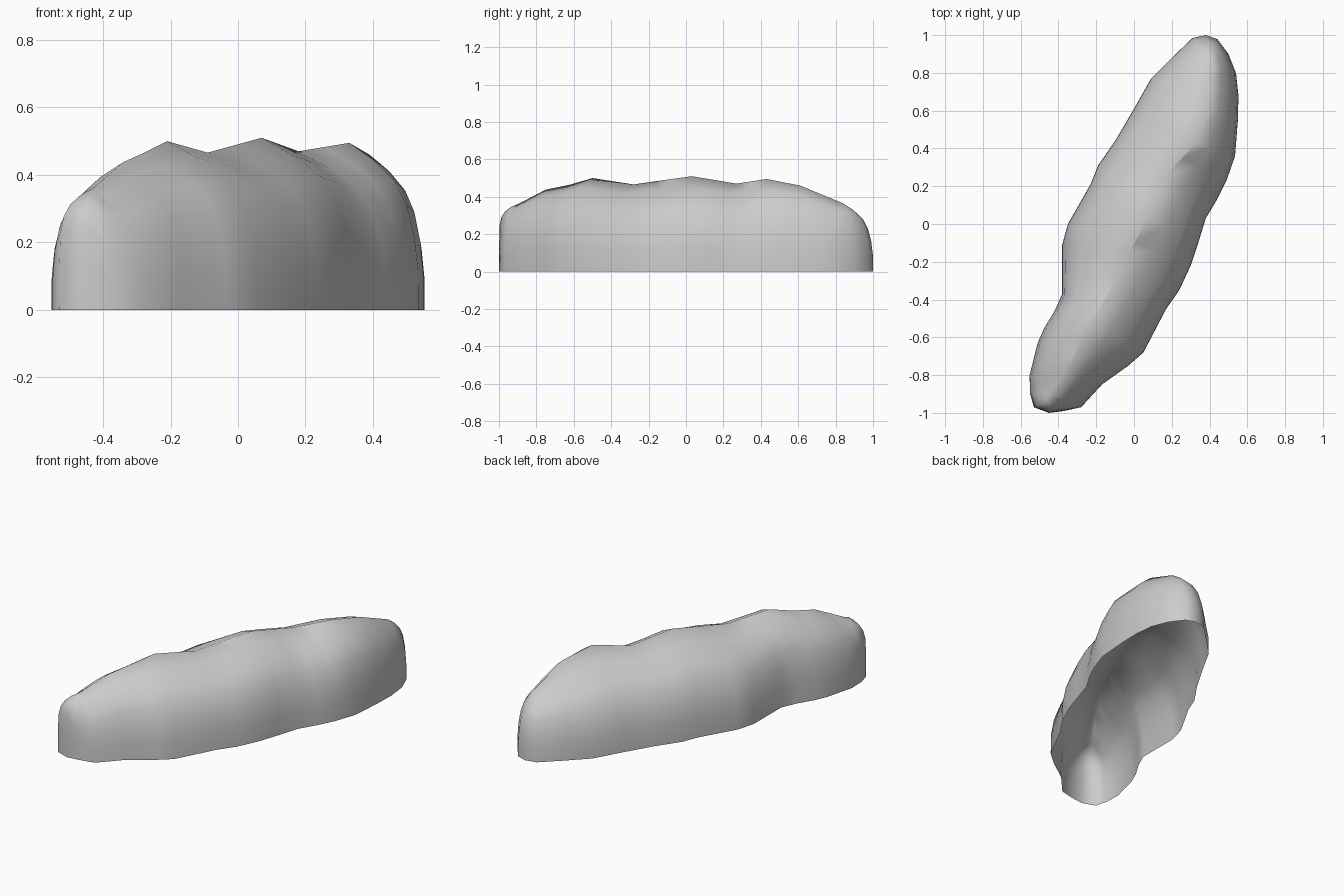
import bpy, bmesh
from mathutils import Vector

if "Cube" in bpy.data.objects:
    bpy.data.objects.remove(bpy.data.objects["Cube"])

# Crest line of the rock, front to back (ends slope down)
CREST = [(-.43, -.9, .36), (-.34, -.75, .438), (-.28, -.62, .465), (-.21, -.5, .5),
         (-.09, -.28, .466), (.07, .03, .51), (.18, .27, .47), (.33, .43, .495),
         (.39, .61, .46), (.42, .84, .365)]

# Footprint, clockwise: x, y, index on the crest it rises to
BASE = [(-.45, -1, 0), (-.53, -.97, 0), (-.55, -.9, 0), (-.553, -.8, .5), (-.53, -.71, 1),
        (-.51, -.63, 1.5), (-.475, -.55, 2), (-.42, -.46, 3), (-.38, -.37, 3.4), (-.38, -.11, 4),
        (-.35, 0, 4.4), (-.23, .21, 5), (-.19, .31, 5.5), (-.1, .44, 6), (.0, .61, 7),
        (.09, .77, 8), (.2, .88, 8.5), (.31, .985, 9), (.38, 1, 9), (.44, .98, 9), (.5, .9, 9),
        (.54, .8, 9), (.553, .68, 8.5), (.55, .55, 8), (.535, .36, 7), (.49, .23, 6.5),
        (.44, .13, 6), (.38, .03, 5.5), (.34, -.1, 5), (.3, -.22, 4.6), (.24, -.35, 4.4),
        (.17, -.45, 4), (.05, -.68, 3), (-.03, -.75, 2), (-.17, -.85, 1), (-.28, -.97, 0),
        (-.37, -.99, 0)]

# Wall sections from footprint to crest: (spread, height) for flanks and blunt front end
FLANK = [(1, 0), (.995, .24), (.94, .44), (.83, .63), (.66, .77), (.36, .895), (0, 1)]
FRONT = [(1, 0), (.99, .4), (.97, .7), (.87, .82), (.68, .9), (.36, .965), (0, 1)]


def crest_point(t):
    i = min(int(t), len(CREST) - 2)
    return Vector(CREST[i]).lerp(Vector(CREST[i + 1]), t - i)


# Rounded wall from footprint up to the crest, open underneath
bm = bmesh.new()
rings = []
for flank, front in zip(FLANK, FRONT):
    ring = []
    for x, y, t in BASE:
        c = crest_point(t)
        d = Vector((x - c.x, y - c.y))
        blunt = max(d.normalized().dot(Vector((-.42, -.91))), 0) ** 2
        f, g = Vector(flank).lerp(Vector(front), blunt)
        ring.append(bm.verts.new((c.x + d.x * f, c.y + d.y * f, c.z * g)))
    rings.append(ring)
for lo, hi in zip(rings, rings[1:]):
    for i in range(len(BASE)):
        j = (i + 1) % len(BASE)
        bm.faces.new((lo[i], hi[i], hi[j], lo[j]))
bmesh.ops.remove_doubles(bm, verts=bm.verts, dist=.001)
bmesh.ops.recalc_face_normals(bm, faces=bm.faces)
top = max(bm.faces, key=lambda f: f.calc_center_median().z)
if top.normal.z < 0:
    bmesh.ops.reverse_faces(bm, faces=bm.faces)

mesh = bpy.data.meshes.new("rock_shell")
bm.to_mesh(mesh)
bm.free()
rock = bpy.data.objects.new("rock_shell", mesh)
bpy.context.collection.objects.link(rock)
for p in mesh.polygons:
    p.use_smooth = True
